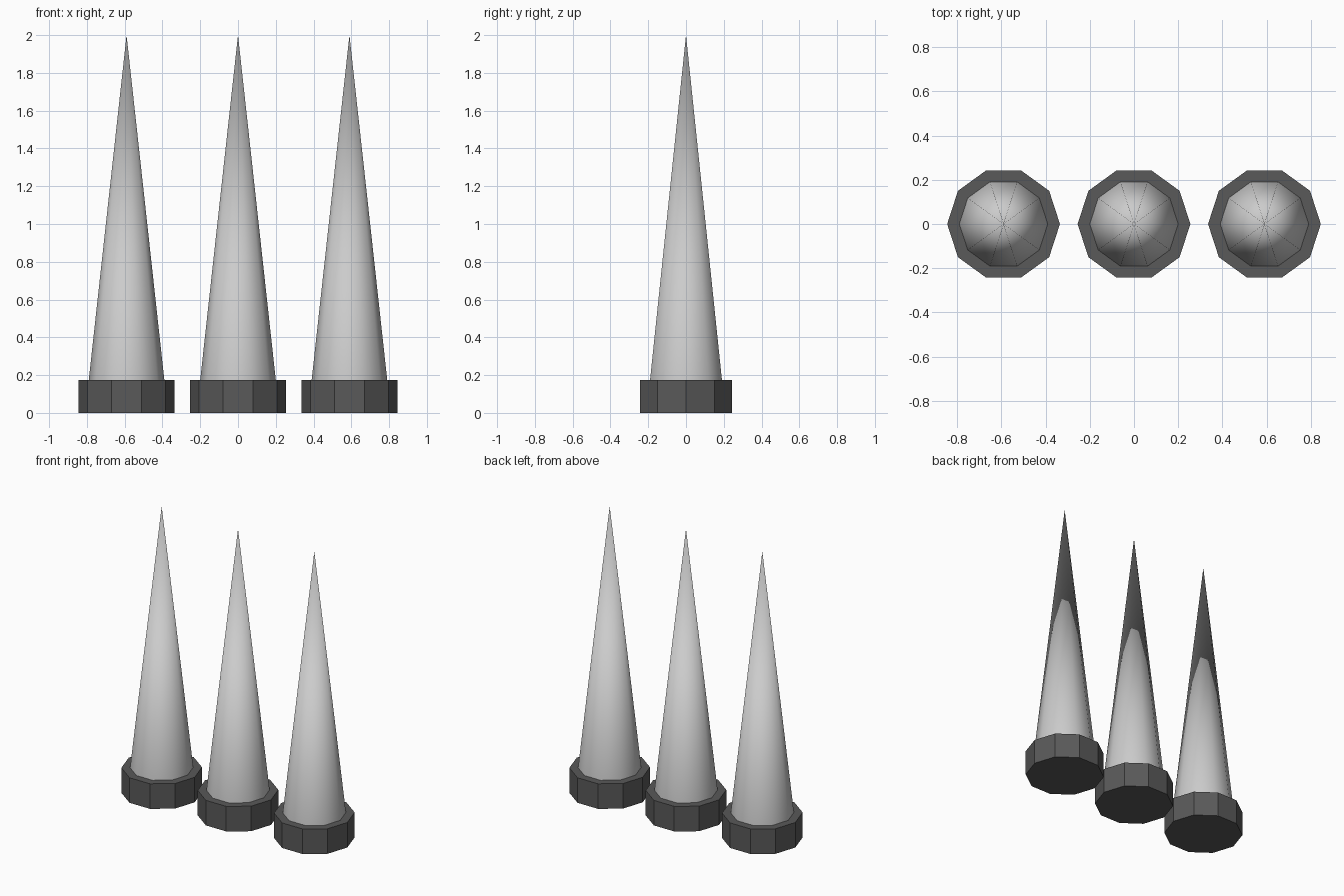
import bpy

if "Cube" in bpy.data.objects:
    bpy.data.objects.remove(bpy.data.objects["Cube"])

SIDES = 10
SPACING = 0.59
BASE_R, BASE_H = 0.255, 0.175
SPIKE_R, TOP = 0.2, 2.0

dark = bpy.data.materials.new("dark_grey")
dark.diffuse_color = (0.1, 0.1, 0.1, 1)
dark.use_nodes = True
dark.node_tree.nodes["Principled BSDF"].inputs["Base Color"].default_value = dark.diffuse_color


def vertex_on_x(obj):
    # Turn the decagon so that its corners lie on the x axis
    obj.rotation_euler.z = 1.5707963
    bpy.ops.object.transform_apply(location=False, rotation=True, scale=False)


for name, x in (("left", -SPACING), ("middle", 0), ("right", SPACING)):
    # Faceted socket at the foot of the spike
    bpy.ops.mesh.primitive_cylinder_add(
        vertices=SIDES, radius=BASE_R, depth=BASE_H, location=(x, 0, BASE_H / 2))
    base = bpy.context.object
    base.name = name + "_base"
    base.data.materials.append(dark)
    vertex_on_x(base)

    # Smooth tapering spike standing on the socket
    bpy.ops.mesh.primitive_cone_add(
        vertices=SIDES, radius1=SPIKE_R, radius2=0, depth=TOP - BASE_H,
        end_fill_type='NOTHING', location=(x, 0, (TOP + BASE_H) / 2))
    spike = bpy.context.object
    spike.name = name + "_spike"
    vertex_on_x(spike)
    bpy.ops.object.shade_smooth()
